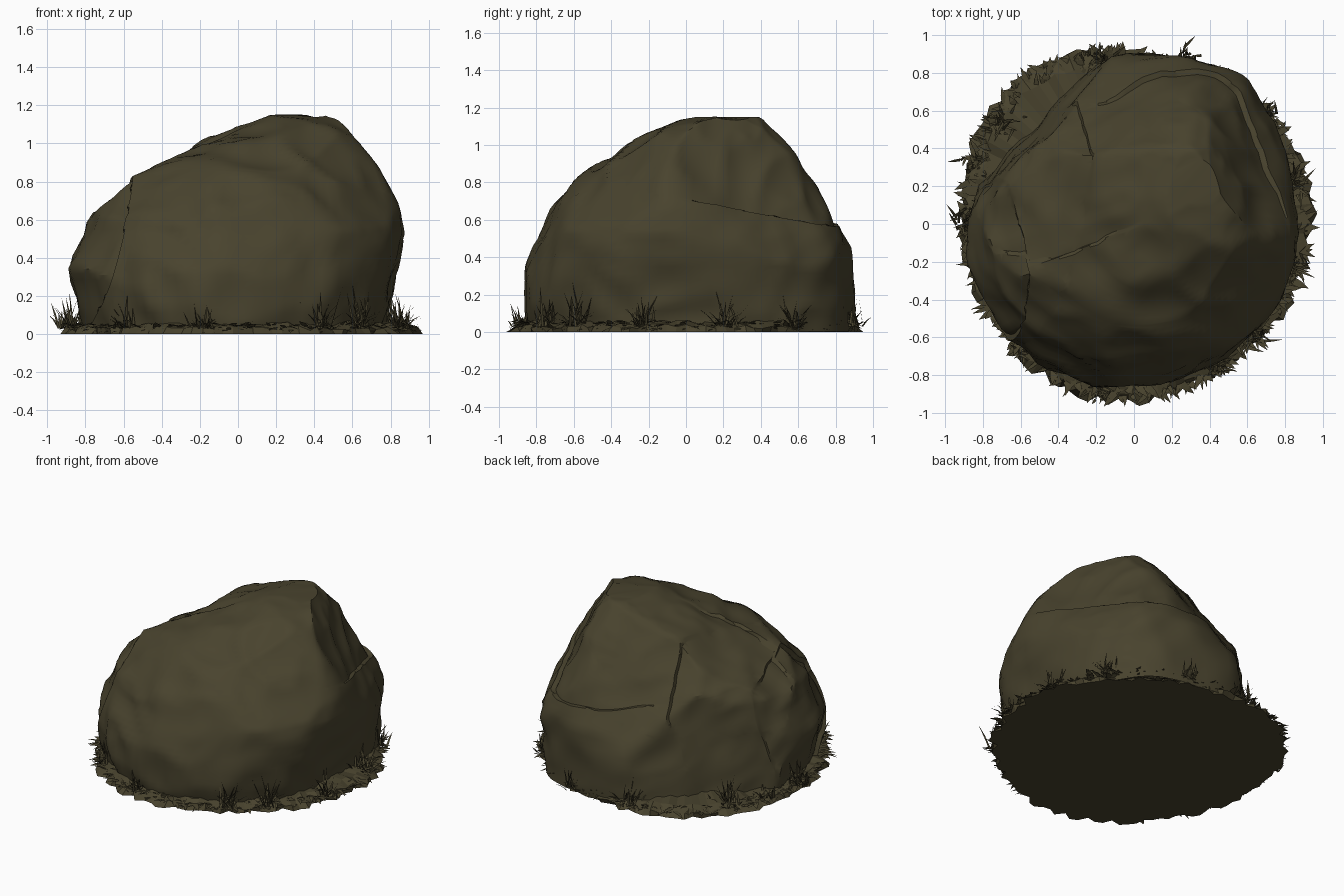
import bpy
import bmesh
import random
from math import sin, cos, pi, radians, copysign
from mathutils import Vector, noise

random.seed(7)
cube = bpy.data.objects.get("Cube")
if cube:
    bpy.data.objects.remove(cube, do_unlink=True)

# One earthy colour for everything
EARTH = (0.066, 0.056, 0.027, 1.0)
earth = bpy.data.materials.new("dark olive earth")
earth.use_nodes = True
earth.diffuse_color = EARTH
shader = earth.node_tree.nodes["Principled BSDF"]
shader.inputs["Base Color"].default_value = EARTH
shader.inputs["Roughness"].default_value = 0.9


def finish(bm, name, smooth_angle=None):
    """Turn a bmesh into a coloured object."""
    mesh = bpy.data.meshes.new(name)
    bm.to_mesh(mesh)
    bm.free()
    mesh.materials.append(earth)
    obj = bpy.data.objects.new(name, mesh)
    bpy.context.collection.objects.link(obj)
    if smooth_angle:
        bpy.ops.object.select_all(action='DESELECT')
        obj.select_set(True)
        bpy.context.view_layer.objects.active = obj
        bpy.ops.object.shade_smooth_by_angle(angle=radians(smooth_angle))
    return obj


def loft(bm, rings):
    """Skin a list of equal rings of vertices."""
    for low, high in zip(rings, rings[1:]):
        for i in range(len(low)):
            j = (i + 1) % len(low)
            bm.faces.new((low[i], low[j], high[j], high[i]))


# Boulder outline: height, x from, x to, y from, y to
OUTLINE = [
    (0.0, -0.83, 0.77, -0.83, 0.90),
    (0.15, -0.86, 0.80, -0.87, 0.91),
    (0.34, -0.92, 0.83, -0.86, 0.91),
    (0.53, -0.82, 0.88, -0.78, 0.87),
    (0.65, -0.79, 0.85, -0.74, 0.80),
    (0.78, -0.72, 0.79, -0.62, 0.72),
    (0.90, -0.48, 0.73, -0.50, 0.65),
    (1.00, -0.25, 0.67, -0.36, 0.58),
    (1.08, 0.0, 0.61, -0.16, 0.49),
    (1.13, 0.10, 0.54, -0.02, 0.42),
    (1.16, 0.20, 0.48, 0.10, 0.35),
]


def outline_at(t):
    """Blend the outline rows; t runs from 0 to 1."""
    t *= len(OUTLINE) - 1
    k = min(int(t), len(OUTLINE) - 2)
    return [a + (b - a) * (t - k) for a, b in zip(OUTLINE[k], OUTLINE[k + 1])]


# Boulder: rounded rings that lean to the back left
SIDES, LEVELS = 100, 54
bm = bmesh.new()
rings = []
for level in range(LEVELS + 1):
    z, x0, x1, y0, y1 = outline_at(level / LEVELS)
    ring = []
    for i in range(SIDES):
        a = 2 * pi * i / SIDES
        power = 2 / (2.15 + 0.7 * max(0, cos(a - 0.9)))
        c, s = cos(a), sin(a)
        x = (x0 + x1) / 2 + (x1 - x0) / 2 * copysign(abs(c) ** power, c)
        y = (y0 + y1) / 2 + (y1 - y0) / 2 * copysign(abs(s) ** power, s)
        ring.append(bm.verts.new((x, y, z)))
    rings.append(ring)
loft(bm, rings)
bm.faces.new(rings[-1])


def flatten(normal, limit):
    """Press everything beyond a plane back on to it."""
    for v in bm.verts:
        over = v.co.dot(normal) - limit
        if over > 0:
            v.co -= normal * over * 0.95


# Large flat sides: direction and distance from the origin
for direction, limit in (
    ((0.78, 0.38, 0.49), 0.99),
    ((-0.31, 0.77, 0.56), 0.90),
    ((-0.70, 0.70, 0.12), 0.73),
    ((-0.57, 0.10, 0.82), 0.96),
    ((0.58, -0.58, 0.58), 0.99),
):
    flatten(Vector(direction).normalized(), limit)

# Small chips all over the boulder
for chip in range(60):
    d = Vector((random.gauss(0, 1), random.gauss(0, 1), random.gauss(0.15, 0.6))).normalized()
    if d.z > -0.25:
        flatten(d, max(v.co.dot(d) for v in bm.verts) - random.uniform(0.004, 0.028))

# Lumps and dents
bm.normal_update()
for v in bm.verts:
    p = v.co + Vector((3, 1, 5))
    ridge = 0.2 - abs(noise.noise(p * 2.8))
    crease = 0.17 - abs(noise.noise(Vector((p.x + p.z * 0.5, p.y, p.z * 0.7)) * 4.5))
    v.co += v.normal * (ridge * 0.035 + crease * 0.035)
flatten(Vector((0, 0, 1)), 1.15)


def ledge(point, normal, step, centre, reach):
    """Cut the shell along a plane and sink the far side, fading with distance."""
    n = Vector(normal).normalized()
    p = Vector(point)
    for gap in (0, 0.01):
        bmesh.ops.bisect_plane(bm, geom=bm.verts[:] + bm.edges[:] + bm.faces[:],
                               dist=0.0001, plane_co=p + n * gap, plane_no=n)
    bm.normal_update()
    for v in bm.verts:
        far = (v.co - p).dot(n)
        if far > 0.009:
            near = (reach - (v.co - Vector(centre)).length) / 0.25
            v.co -= v.normal * step * max(0, min(1, near)) * max(0, 1 - far / 0.3)


# Slab on the low side, crack at the top, shelf at the back
ledge((-0.66, -0.4, 0.4), (-1, -0.15, 0.3), 0.03, (-0.7, -0.35, 0.4), 0.65)
ledge((-0.2, 0.6, 0.9), (-0.9, 0.15, 0.3), 0.025, (-0.2, 0.65, 0.85), 0.45)
ledge((0.5, 0.6, 0.6), (0.05, 0.2, 1), 0.03, (0.5, 0.65, 0.6), 0.75)
ledge((-0.35, -0.1, 0.88), (-0.5, 0.45, 0.75), 0.02, (-0.4, -0.1, 0.85), 0.5)

# Keep the boulder's foot on the ground
for v in bm.verts:
    v.co.z = max(v.co.z, 0.004)
bmesh.ops.recalc_face_normals(bm, faces=bm.faces[:])
finish(bm, "boulder", 32)


def rim(a):
    """Extra width of the ground at an angle."""
    return 0.02 * sin(3 * a + 1) + 0.04 * max(0, cos(a - 2.2)) ** 6


# Ground mat: a low uneven disc with a ragged rim
bm = bmesh.new()
MAT_SIDES = 110
rings = []
for radius, z, rough in ((0.92, 0, 0.035), (0.9, 0.03, 0.03), (0.84, 0.05, 0.02), (0.6, 0.06, 0)):
    ring = []
    for i in range(MAT_SIDES):
        a = 2 * pi * i / MAT_SIDES
        r = radius + rim(a) + random.uniform(-rough, rough)
        height = z + (random.uniform(-0.012, 0.015) if z else 0)
        ring.append(bm.verts.new((r * cos(a), r * sin(a), height)))
    rings.append(ring)
loft(bm, rings)
bm.faces.new(list(reversed(rings[0])))
bm.faces.new(rings[-1])
finish(bm, "ground_mat")


def blade(bm, base, direction, length, width, bend):
    """A tapering blade in two parts that droops by bend."""
    d = Vector(direction).normalized()
    side = d.cross(Vector((0, 0, 1))).normalized() * width / 2
    mid = base + d * length * 0.5
    tip = base + d * length - Vector((0, 0, bend))
    tip.z = max(tip.z, 0.005)
    a, b, c, e, t = (bm.verts.new(p) for p in
                     (base - side, base + side, mid + side * 0.8, mid - side * 0.8, tip))
    bm.faces.new((a, b, c, e))
    bm.faces.new((e, c, t))


# Short leaves lying around the rim
bm = bmesh.new()
for i in range(620):
    a = random.uniform(0, 2 * pi)
    r = random.uniform(0.8, 0.9) + rim(a)
    turn = a + random.uniform(-0.9, 0.9)
    base = Vector((r * cos(a), r * sin(a), random.uniform(0.015, 0.05)))
    blade(bm, base, (cos(turn), sin(turn), random.uniform(-0.1, 0.5)),
          random.uniform(0.04, 0.1), random.uniform(0.02, 0.045), 0.01)
finish(bm, "rim_leaves")

# Grass tufts: angle in degrees, distance out, height
TUFTS = [
    (102, 0.89, 0.2), (72, 0.93, 0.18), (38, 0.9, 0.25), (14, 0.86, 0.27),
    (258, 0.88, 0.18), (301, 0.87, 0.27), (318, 0.87, 0.29), (143, 0.88, 0.24),
    (228, 0.88, 0.22), (180, 0.89, 0.22), (345, 0.88, 0.24), (160, 0.89, 0.16),
]
bm = bmesh.new()
for angle, out, height in TUFTS:
    a = radians(angle)
    centre = Vector((out * cos(a), out * sin(a), 0.03))
    for i in range(30):
        turn = random.uniform(0, 2 * pi)
        lean = random.uniform(0.1, 1.4)
        base = centre + Vector((random.gauss(0, 0.03), random.gauss(0, 0.03), 0))
        length = height * random.uniform(0.4, 1.1) / (1 + lean * 0.6)
        blade(bm, base, (cos(turn) * lean, sin(turn) * lean, 1),
              length, 0.015, length * lean * 0.15)
finish(bm, "grass_tufts")
